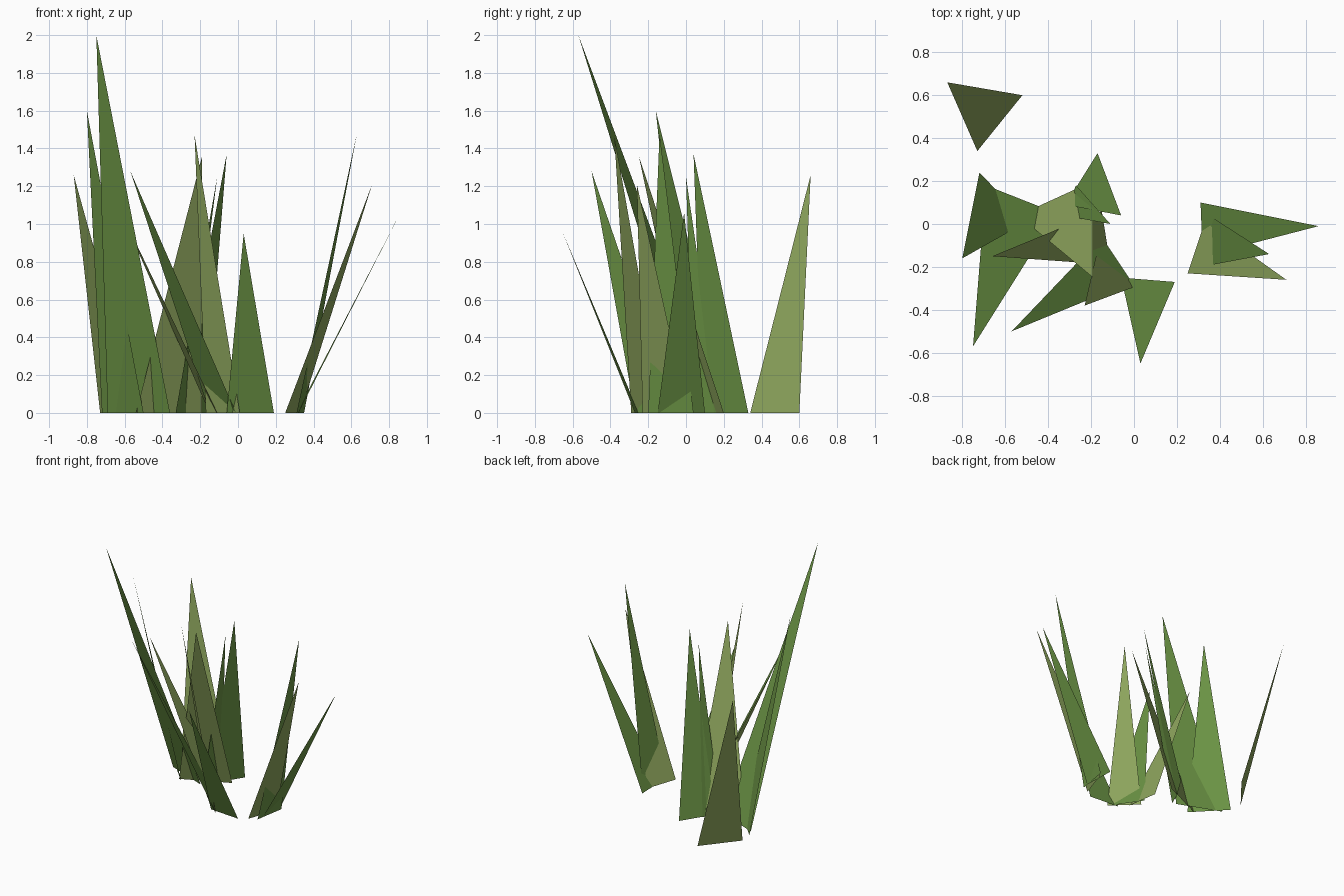
import bpy

def material(name, rgb):
    m = bpy.data.materials.new(name)
    m.diffuse_color = (*rgb, 1)
    return m

green = material("blade_green", (0.15, 0.30, 0.06))
olive = material("blade_olive", (0.27, 0.38, 0.11))

def blade(name, a, b, tip, mat):
    """Flat three-sided grass blade: two root points on the ground and a tip."""
    mesh = bpy.data.meshes.new(name)
    mesh.from_pydata([(*a, 0), (*b, 0), tip], [], [(0, 1, 2)])
    mesh.materials.append(mat)
    obj = bpy.data.objects.new(name, mesh)
    bpy.context.collection.objects.link(obj)

# Green blades: root, root, tip
greens = [
    ((-0.72, 0.24), (-0.50, 0.01), (-0.80, -0.16, 1.60)),
    ((-0.69, 0.18), (-0.36, 0.05), (-0.75, -0.57, 2.00)),
    ((-0.15, -0.06), (-0.01, -0.27), (-0.57, -0.50, 1.28)),
    ((-0.33, 0.04), (-0.27, 0.18), (-0.11, 0.00, 1.25)),
    ((-0.17, 0.33), (-0.32, 0.09), (-0.06, 0.04, 1.37)),
    ((-0.06, -0.25), (0.19, -0.27), (0.03, -0.65, 0.95)),
    ((0.31, 0.10), (0.32, -0.15), (0.86, -0.01, 1.06)),
    ((0.35, 0.04), (0.31, -0.20), (0.63, -0.14, 1.48)),
]
# Olive blades
olives = [
    ((-0.73, 0.34), (-0.52, 0.60), (-0.87, 0.66, 1.26)),
    ((-0.15, 0.06), (-0.11, -0.19), (-0.66, -0.15, 1.15)),
    ((-0.17, -0.12), (0.01, -0.29), (-0.23, -0.38, 1.47)),
    ((-0.54, 0.04), (-0.19, 0.20), (-0.19, -0.25, 1.36)),
    ((0.25, -0.23), (0.33, 0.01), (0.71, -0.26, 1.21)),
]
for label, mat, group in (("green", green, greens), ("olive", olive, olives)):
    for i, (a, b, tip) in enumerate(group, 1):
        blade(f"{label}_grass_blade_{i}", a, b, tip, mat)
